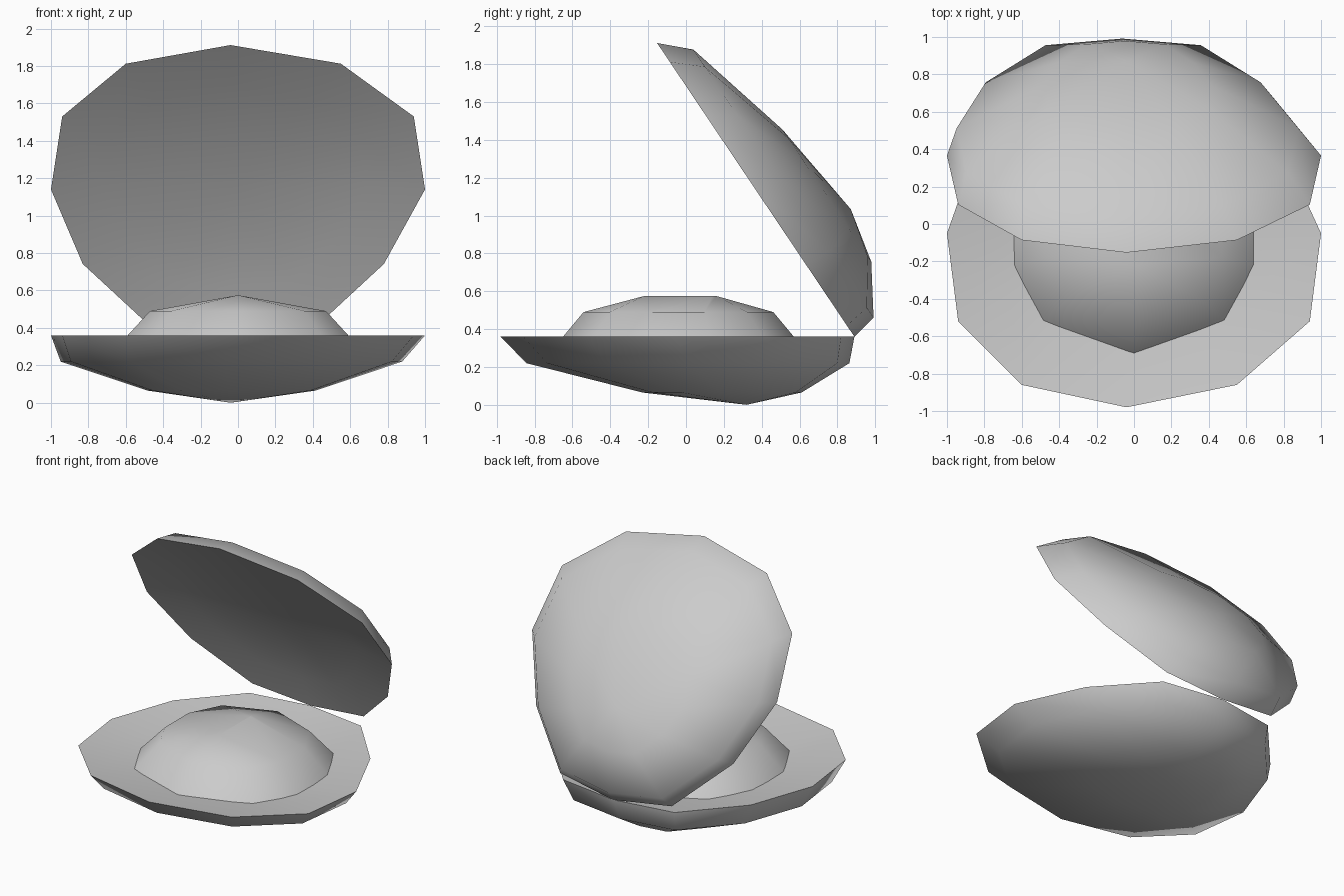
import bpy, bmesh, math
from mathutils import Matrix, Vector

cube = bpy.data.objects.get("Cube")
if cube:
    bpy.data.objects.remove(cube, do_unlink=True)

grey = bpy.data.materials.new("shell_grey")
grey.use_nodes = True
colour = (0.6, 0.6, 0.6, 1)
grey.diffuse_color = colour
grey.node_tree.nodes["Principled BSDF"].inputs["Base Color"].default_value = colour


def loft(name, rings, start=None, end=None):
    """Skin a list of equal rings, closing each end on a pole or with a face."""
    bm = bmesh.new()
    loops = [[bm.verts.new(p) for p in ring] for ring in rings]
    n = len(loops[0])
    for a, b in zip(loops, loops[1:]):
        for i in range(n):
            j = (i + 1) % n
            bm.faces.new((a[i], a[j], b[j], b[i]))
    for loop, pole in ((loops[0], start), (loops[-1], end)):
        if pole:
            tip = bm.verts.new(pole)
            for i in range(n):
                bm.faces.new((loop[i], loop[(i + 1) % n], tip))
        else:
            bm.faces.new(loop)
    bmesh.ops.remove_doubles(bm, verts=bm.verts, dist=0.001)
    bmesh.ops.recalc_face_normals(bm, faces=bm.faces)
    mesh = bpy.data.meshes.new(name)
    bm.to_mesh(mesh)
    bm.free()
    mesh.materials.append(grey)
    obj = bpy.data.objects.new(name, mesh)
    bpy.context.collection.objects.link(obj)
    bpy.ops.object.select_all(action="DESELECT")
    obj.select_set(True)
    bpy.context.view_layer.objects.active = obj
    bpy.ops.object.shade_smooth_by_angle(angle=math.radians(60))
    return obj


# Shell: rim outline, with rings scaled about the middle of the rim
HINGE = Vector((0, 0.89, 0.36))
rim = [(-0.04, -0.98), (0.55, -0.86), (0.94, -0.52), (1.0, -0.05), (0.78, 0.43),
       (0.43, 0.82), (-0.03, 0.89), (-0.48, 0.82), (-0.83, 0.43), (-1.0, -0.05),
       (-0.94, -0.52), (-0.6, -0.86)]


def shell_ring(scale, dx, dy, z):
    return [(x * scale + dx, (y + 0.045) * scale + dy, z) for x, y in rim]


def make_shell(name):
    rings = [shell_ring(0.35, -0.02, 0.0, 0.28),     # dished inside
             shell_ring(0.7, -0.01, -0.03, 0.31),
             shell_ring(1, 0, -0.045, 0.36),         # rim
             shell_ring(0.913, -0.035, 0.01, 0.22),  # outside
             shell_ring(0.45, -0.035, 0.19, 0.065)]
    return loft(name, rings, (-0.02, 0, 0.27), (-0.04, 0.32, 0))


make_shell("lower_shell")

# Upper shell: the same form flipped over and swung open on the hinge
upper = make_shell("upper_shell")
swing = (Matrix.Translation(HINGE) @ Matrix.Rotation(math.radians(-56.1), 4, "X")
         @ Matrix.Scale(-1, 4, (0, 0, 1)) @ Matrix.Translation(-HINGE))
upper.data.transform(swing)
upper.data.flip_normals()

# Soft body: ten-sided mound rising to a short ridge
half = [(0.0, -0.7), (0.49, -0.52), (0.645, -0.22), (0.645, 0.14), (0.49, 0.44), (0.0, 0.62)]
outline = half + [(-x, y) for x, y in half[-2:0:-1]]


def body_ring(sx, sy, z):
    return [(x * sx, (y + 0.04) * sy - 0.04, z) for x, y in outline]


ridge = [(0, min(max(y, -0.22), 0.16), 0.575) for x, y in outline]
loft("soft_body", [body_ring(0.85, 0.85, 0.2), body_ring(1, 1, 0.3),
                   body_ring(0.73, 0.76, 0.49), ridge[:]], (0, -0.04, 0.18), (0, -0.03, 0.575))
